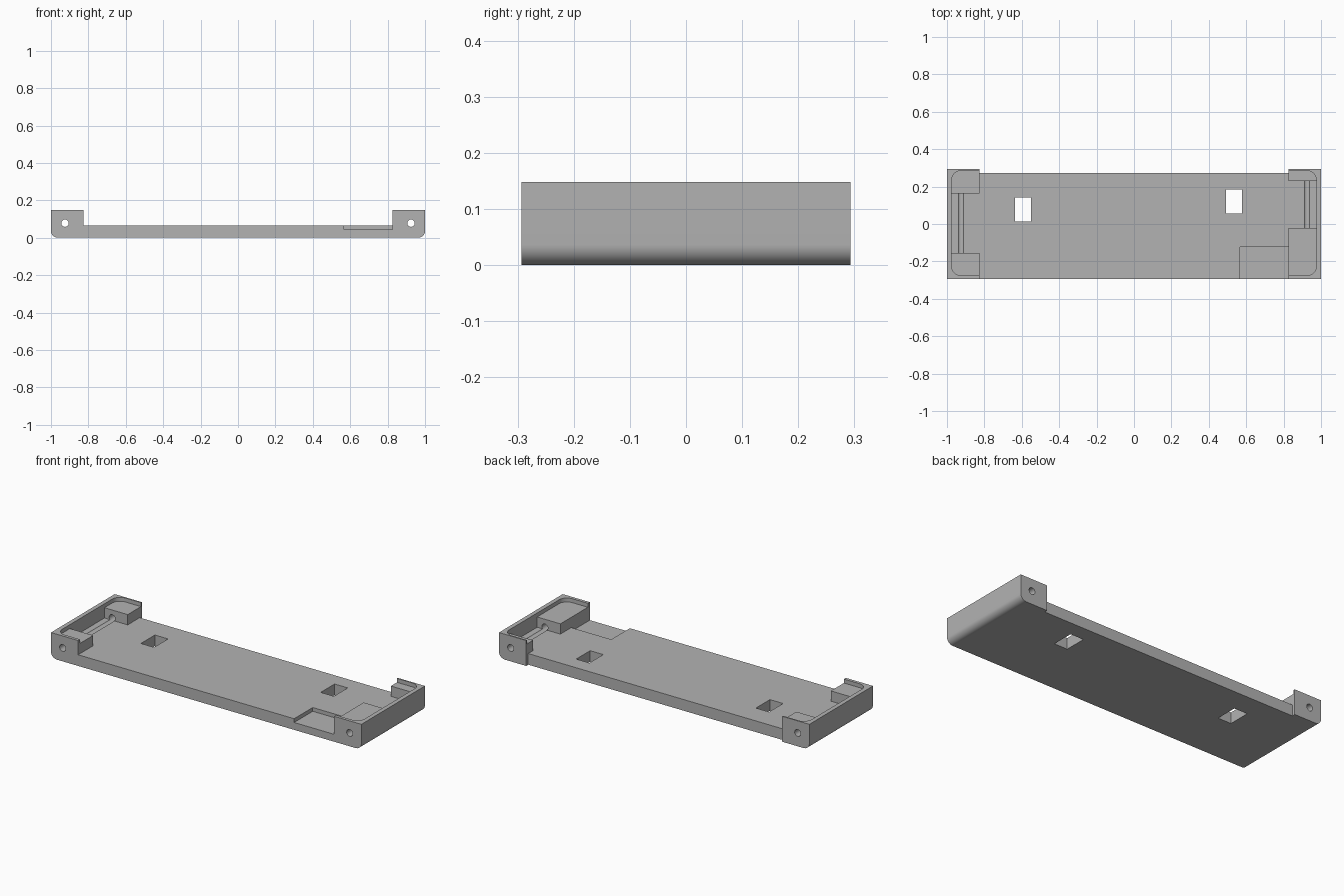
import bpy
import bmesh
from math import sin, cos, pi

if "Cube" in bpy.data.objects:
    bpy.data.objects.remove(bpy.data.objects["Cube"], do_unlink=True)

# Main dimensions
LENGTH, DEPTH, HEIGHT = 1.0, 0.293, 0.148
FLOOR = 0.065
LEDGE = 0.125
INNER = 0.825
WALL = 0.975

grey = bpy.data.materials.new("plain grey")
grey.use_nodes = True
colour = (0.45, 0.45, 0.45, 1)
grey.diffuse_color = colour
grey.node_tree.nodes["Principled BSDF"].inputs["Base Color"].default_value = colour


def arc(cx, cy, r, start, steps=10):
    """Quarter circle, counter-clockwise from the start angle."""
    return [(cx + r * cos(start + pi / 2 * i / steps),
             cy + r * sin(start + pi / 2 * i / steps)) for i in range(steps + 1)]


def prism(name, outline, low, high, axis="z"):
    """Extrude a 2D outline along y (outline is x, z) or z (outline is x, y)."""
    bm = bmesh.new()
    place = (lambda p: (p[0], low, p[1])) if axis == "y" else (lambda p: (p[0], p[1], low))
    face = bm.faces.new([bm.verts.new(place(p)) for p in outline])
    moved = bmesh.ops.extrude_face_region(bm, geom=[face])["geom"]
    shift = (0, high - low, 0) if axis == "y" else (0, 0, high - low)
    bmesh.ops.translate(bm, vec=shift,
                        verts=[v for v in moved if isinstance(v, bmesh.types.BMVert)])
    bmesh.ops.recalc_face_normals(bm, faces=bm.faces)
    mesh = bpy.data.meshes.new(name)
    bm.to_mesh(mesh)
    bm.free()
    obj = bpy.data.objects.new(name, mesh)
    bpy.context.collection.objects.link(obj)
    return obj


def box(name, x0, x1, y0, y1, z0, z1):
    return prism(name, [(x0, y0), (x1, y0), (x1, y1), (x0, y1)], z0, z1)


# Tray: a shallow U section with rounded lower edges
r = 0.037
profile = (arc(-LENGTH + r, r, r, pi) + arc(LENGTH - r, r, r, 1.5 * pi)
           + [(LENGTH, HEIGHT), (INNER, HEIGHT), (INNER, FLOOR),
              (-INNER, FLOOR), (-INNER, HEIGHT), (-LENGTH, HEIGHT)])
tray = prism("tray", profile, -DEPTH, DEPTH, "y")
tray.data.materials.append(grey)

# Rounded recess that leaves a thin lip round both ends
c, front, back = 0.05, -0.275, 0.285
recess = (arc(WALL - c, back - c, c, 0) + arc(c - WALL, back - c, c, pi / 2)
          + arc(c - WALL, front + c, c, pi) + arc(WALL - c, front + c, c, 1.5 * pi))

cutters = [
    prism("lip_recess", recess, LEDGE, 0.3),
    # Wells between the corner blocks
    box("right_well", -WALL, -0.8, -0.155, 0.163, FLOOR, 0.3),
    box("left_well", 0.8, WALL, -0.022, 0.229, FLOOR, 0.3),
    # Back edge of the floor sits in from the corner blocks
    box("back_trim", -INNER, INNER, 0.274, 0.4, -0.1, 0.3),
    # Shallow step in the front edge
    box("front_step", 0.567, INNER, -0.4, -0.122, 0.043, 0.3),
    # Slots through the floor
    box("right_slot", -0.635, -0.55, 0.013, 0.142, -0.1, 0.3),
    box("left_slot", 0.493, 0.578, 0.057, 0.185, -0.1, 0.3),
]
# Pin bores along both ends
for side, name in ((-1, "right_bore"), (1, "left_bore")):
    circle = [(side * 0.925 + 0.0195 * cos(2 * pi * i / 32),
               0.078 + 0.0195 * sin(2 * pi * i / 32)) for i in range(32)]
    cutters.append(prism(name, circle, -0.4, 0.4, "y"))

for cutter in cutters:
    cutter.hide_render = True
    mod = tray.modifiers.new(cutter.name, "BOOLEAN")
    mod.operation = "DIFFERENCE"
    mod.solver = "EXACT"
    mod.object = cutter

# Bake the cuts and drop the cutters
depsgraph = bpy.context.evaluated_depsgraph_get()
baked = bpy.data.meshes.new_from_object(tray.evaluated_get(depsgraph))
tray.modifiers.clear()
tray.data = baked
baked.name = "tray"
baked.materials.clear()
baked.materials.append(grey)
for cutter in cutters:
    bpy.data.objects.remove(cutter, do_unlink=True)
for poly in baked.polygons:
    poly.material_index = 0

# Smooth the curved parts, keep the edges sharp
bpy.ops.object.select_all(action="DESELECT")
tray.select_set(True)
bpy.context.view_layer.objects.active = tray
bpy.ops.object.shade_smooth_by_angle(angle=pi / 6)
